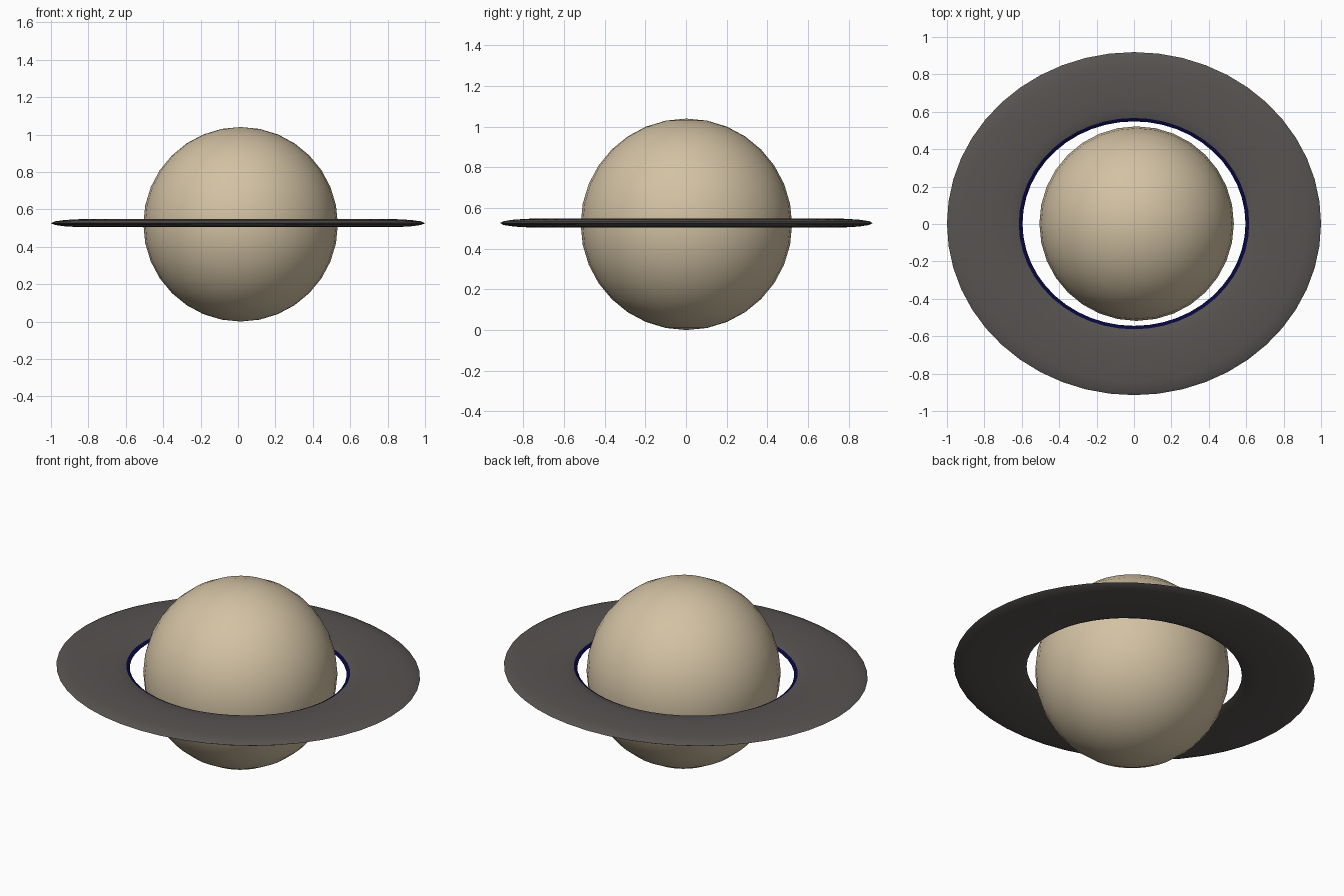
import bpy
import bmesh
import math

cube = bpy.data.objects.get("Cube")
if cube:
    bpy.data.objects.remove(cube)


def material(name, rgb):
    mat = bpy.data.materials.new(name)
    mat.use_nodes = True
    mat.diffuse_color = (*rgb, 1)
    bsdf = next(n for n in mat.node_tree.nodes if n.type == "BSDF_PRINCIPLED")
    bsdf.inputs["Base Color"].default_value = (*rgb, 1)
    return mat


def finish(name, bm, materials):
    bmesh.ops.recalc_face_normals(bm, faces=bm.faces)
    mesh = bpy.data.meshes.new(name)
    bm.to_mesh(mesh)
    bm.free()
    for mat in materials:
        mesh.materials.append(mat)
    obj = bpy.data.objects.new(name, mesh)
    bpy.context.collection.objects.link(obj)
    bpy.ops.object.select_all(action="DESELECT")
    obj.select_set(True)
    bpy.context.view_layer.objects.active = obj
    bpy.ops.object.shade_smooth_by_angle(angle=math.radians(30))
    return obj


sand = material("sand", (0.65, 0.54, 0.37))
charcoal = material("charcoal", (0.095, 0.087, 0.083))
navy = material("navy", (0.002, 0.002, 0.05))

# Planet body
bm = bmesh.new()
bmesh.ops.create_uvsphere(bm, u_segments=32, v_segments=16, radius=0.52)
planet = finish("planet", bm, [sand])
planet.location = (0.014, 0.002, 0.52)

# Flattened oval ring: a lens-shaped section swept round the planet
SEGMENTS, SECTION = 48, 14
MIDDLE, HALF_WIDTH, HALF_THICK = 0.798, 0.202, 0.022
bm = bmesh.new()
loops = []
for i in range(SEGMENTS):
    a = math.tau * i / SEGMENTS
    loop = []
    for j in range(SECTION):
        b = math.tau * j / SECTION
        r = MIDDLE + HALF_WIDTH * math.cos(b)
        loop.append(bm.verts.new((r * math.cos(a), 0.917 * r * math.sin(a),
                                  HALF_THICK * math.sin(b))))
    loops.append(loop)
for i in range(SEGMENTS):
    here, there = loops[i], loops[(i + 1) % SEGMENTS]
    for j in range(SECTION):
        k = (j + 1) % SECTION
        face = bm.faces.new((here[j], there[j], there[k], here[k]))
        # The upper face on the inner rim is navy
        face.material_index = int(j == SECTION // 2 - 1)
ring = finish("ring", bm, [charcoal, navy])
ring.location = (0, 0.002, 0.526)
